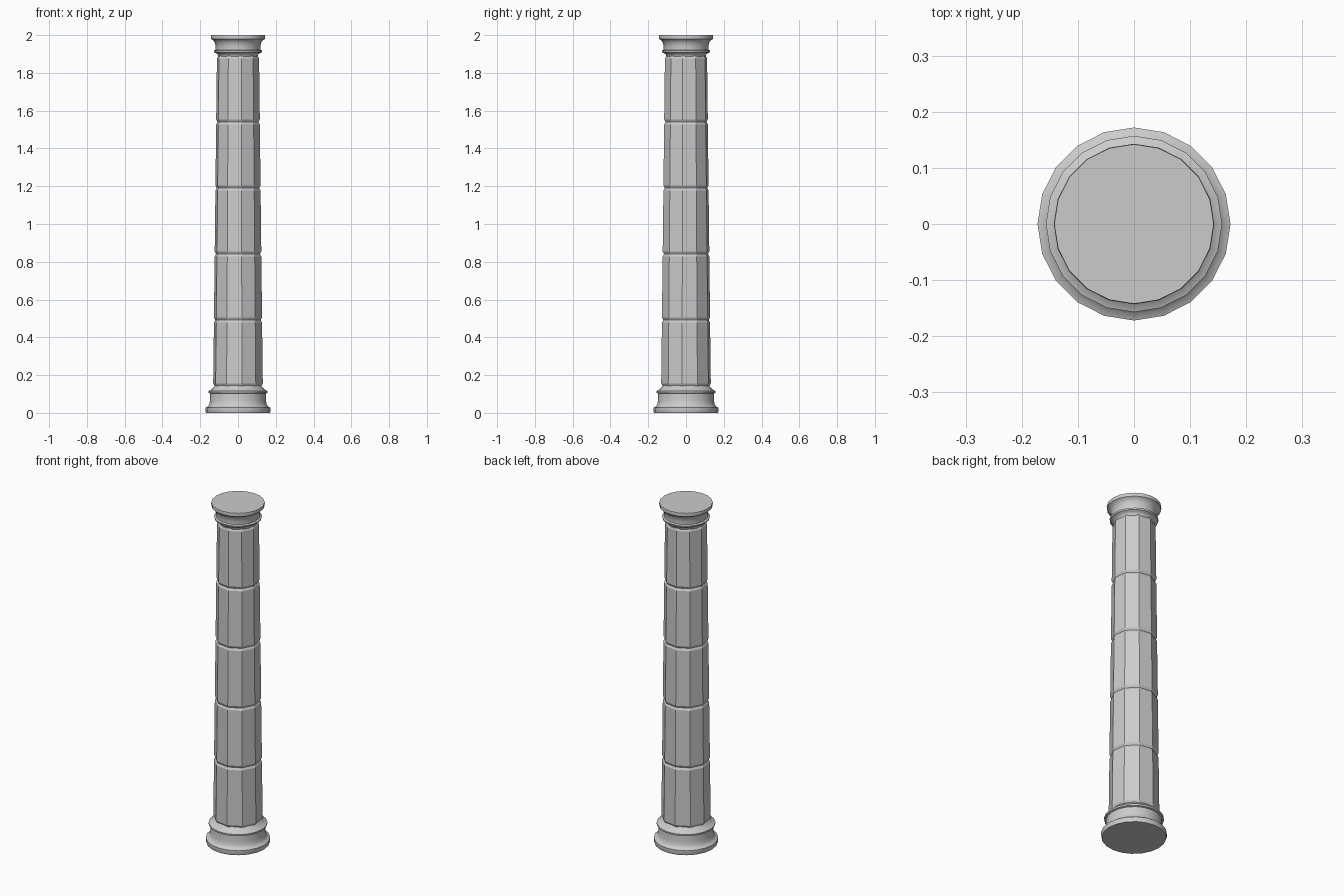
import bpy, bmesh, math

if "Cube" in bpy.data.objects:
    bpy.data.objects.remove(bpy.data.objects["Cube"])


def lathe(name, profile, sides, turn=0.0, smooth=None):
    """Spin a (radius, z) profile around z and cap both ends."""
    bm = bmesh.new()
    rings = []
    for r, z in profile:
        ring = []
        for i in range(sides):
            a = turn + 2 * math.pi * i / sides
            ring.append(bm.verts.new((r * math.cos(a), r * math.sin(a), z)))
        rings.append(ring)
    for low, high in zip(rings, rings[1:]):
        for i in range(sides):
            j = (i + 1) % sides
            bm.faces.new((low[i], low[j], high[j], high[i]))
    bm.faces.new(rings[0][::-1])
    bm.faces.new(rings[-1])
    mesh = bpy.data.meshes.new(name)
    bm.to_mesh(mesh)
    bm.free()
    obj = bpy.data.objects.new(name, mesh)
    bpy.context.collection.objects.link(obj)
    if smooth:
        bpy.ops.object.select_all(action='DESELECT')
        obj.select_set(True)
        bpy.context.view_layer.objects.active = obj
        bpy.ops.object.shade_smooth_by_angle(angle=math.radians(smooth))
    return obj


# Moulded base: plinth ring, hollow and upper lip
lathe("base", [
    (0.169, 0.0), (0.172, 0.008), (0.172, 0.028), (0.160, 0.033),
    (0.152, 0.045), (0.148, 0.065), (0.147, 0.103), (0.156, 0.106),
    (0.157, 0.116), (0.146, 0.120), (0.136, 0.130), (0.122, 0.145)],
    20, smooth=40)

# Tapering ten-sided shaft of five drums with chamfered joints
BOTTOM, TOP, DRUMS = 0.142, 1.89, 5
step = (TOP - BOTTOM) / DRUMS


def shaft_radius(z):
    return 0.133 + (0.113 - 0.133) * (z - BOTTOM) / (TOP - BOTTOM)


for n in range(DRUMS):
    z0 = BOTTOM + n * step
    z1 = z0 + step
    lathe(f"shaft_drum_{n + 1}", [
        (shaft_radius(z0) - 0.007, z0),
        (shaft_radius(z0), z0 + 0.013),
        (shaft_radius(z1), z1 - 0.013),
        (shaft_radius(z1) - 0.007, z1)],
        10, turn=math.radians(-45))

# Capital: neck, lip, hollow flare and top disc
lathe("capital", [
    (0.104, 1.885), (0.106, 1.895), (0.114, 1.903), (0.126, 1.909),
    (0.128, 1.918), (0.118, 1.922), (0.118, 1.940), (0.122, 1.958),
    (0.130, 1.972), (0.142, 1.980), (0.143, 1.994), (0.142, 2.0)],
    20, smooth=40)
